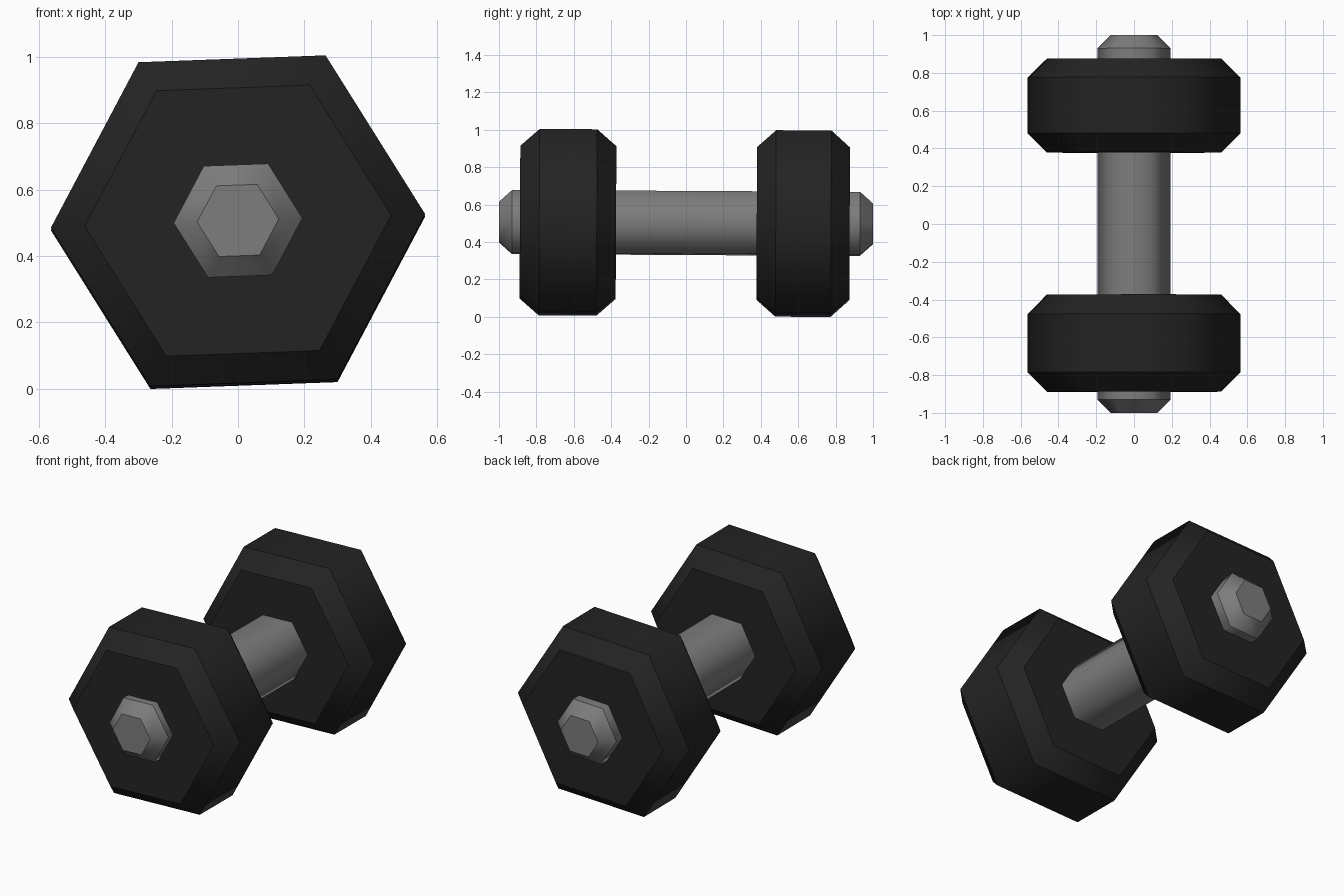
import bpy, bmesh, math
from mathutils import Matrix

if "Cube" in bpy.data.objects:
    bpy.data.objects.remove(bpy.data.objects["Cube"])

SIDES = 6
TWIST = math.radians(2.1)                       # slight roll of the hexagons
PLACE = Matrix.Translation((0, 0, 0.502)) @ Matrix.Rotation(math.radians(-0.3), 4, 'X')


def material(name, value):
    m = bpy.data.materials.new(name)
    m.diffuse_color = (value, value, value, 1)
    m.use_nodes = True
    m.node_tree.nodes["Principled BSDF"].inputs["Base Color"].default_value = m.diffuse_color
    return m


def hex_prism(name, profile, mat):
    """Six-sided body along y; profile is a list of (y, radius)."""
    bm = bmesh.new()
    rings = []
    for y, r in profile:
        angles = [TWIST + math.tau * i / SIDES for i in range(SIDES)]
        rings.append([bm.verts.new((r * math.cos(a), y, r * math.sin(a))) for a in angles])
    for a, b in zip(rings, rings[1:]):
        for i in range(SIDES):
            j = (i + 1) % SIDES
            bm.faces.new((a[i], a[j], b[j], b[i])).smooth = True
    bm.faces.new(rings[0])
    bm.faces.new(rings[-1])
    # rings stay crisp while the sides shade smoothly around the axis
    for ring in rings:
        for i in range(SIDES):
            bm.edges.get((ring[i], ring[(i + 1) % SIDES])).smooth = False
    bmesh.ops.recalc_face_normals(bm, faces=bm.faces)
    me = bpy.data.meshes.new(name)
    bm.to_mesh(me)
    bm.free()
    me.materials.append(mat)
    ob = bpy.data.objects.new(name, me)
    ob.matrix_world = PLACE
    bpy.context.collection.objects.link(ob)
    return ob


steel = material("grey steel", 0.205)
rubber = material("black rubber", 0.017)

# Handle bar with tapered end caps
hex_prism("handle_bar", [(-1, 0.123), (-0.93, 0.194), (0.93, 0.194), (1, 0.123)], steel)

# Bevelled weights
R, r = 0.564, 0.462
hex_prism("front_weight", [(-0.888, r), (-0.785, R), (-0.477, R), (-0.374, r)], rubber)
hex_prism("back_weight", [(0.378, r), (0.48, R), (0.775, R), (0.875, r)], rubber)
